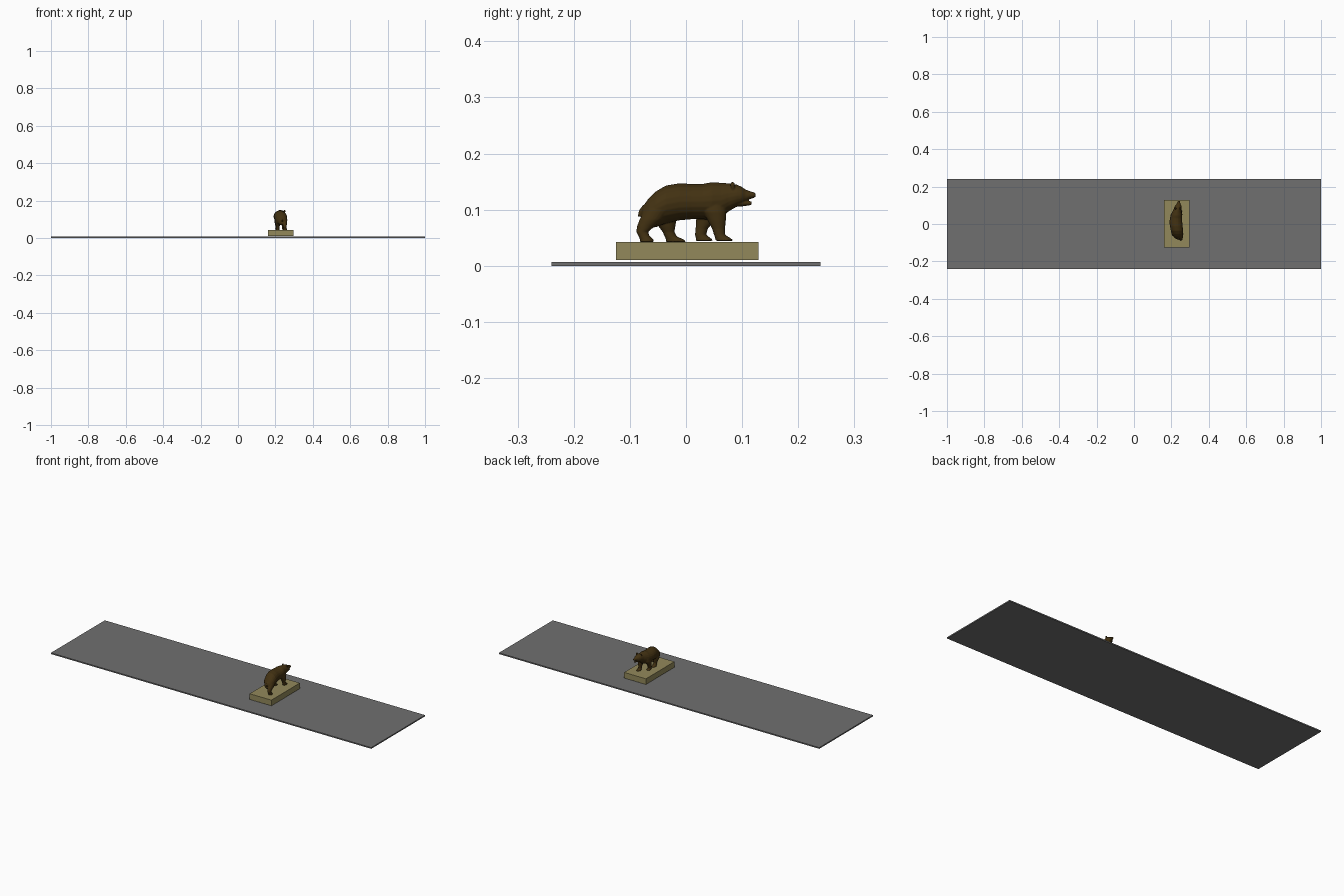
import bpy, bmesh, math
from mathutils import Vector


def material(name, rgb):
    m = bpy.data.materials.new(name)
    m.diffuse_color = (*rgb, 1)
    return m


GREY = material("slab grey", (0.16, 0.16, 0.16))
OLIVE = material("olive stone", (0.29, 0.25, 0.105))
BROWN = material("dark brown", (0.055, 0.031, 0.006))


def box(name, lo, hi, mat):
    lo, hi = Vector(lo), Vector(hi)
    bpy.ops.mesh.primitive_cube_add(size=1, location=(lo + hi) / 2)
    o = bpy.context.object
    o.name, o.scale = name, hi - lo
    bpy.ops.object.transform_apply(location=False, rotation=False)
    o.data.materials.append(mat)


def loft(bm, rings, axis, n=20):
    """Elliptical rings (x, y, z, rx, r2) stacked along y or z, capped."""
    loops = []
    for x, y, z, rx, r2 in rings:
        loop = []
        for i in range(n):
            a = math.tau * i / n
            u, v = rx * math.cos(a), r2 * math.sin(a)
            loop.append(bm.verts.new((x + u, y, z + v) if axis == "y" else (x + u, y + v, z)))
        loops.append(loop)
    for a, b in zip(loops, loops[1:]):
        for i in range(n):
            j = (i + 1) % n
            bm.faces.new((a[i], a[j], b[j], b[i]))
    bm.faces.new(loops[0])
    bm.faces.new(loops[-1][::-1])


# slab and plinth (the plinth hovers slightly above the slab)
box("ground_slab", (-1, -0.24, 0), (1, 0.24, 0.007), GREY)
box("plinth", (0.16, -0.125, 0.0105), (0.296, 0.129, 0.0425), OLIVE)

bm = bmesh.new()

# torso, neck and head: (y, top z, bottom z, centre x, half width)
body = [(-0.080, 0.097, 0.078, 0.236, 0.010), (-0.076, 0.107, 0.070, 0.236, 0.018),
        (-0.066, 0.121, 0.067, 0.235, 0.025), (-0.053, 0.133, 0.069, 0.233, 0.030),
        (-0.036, 0.143, 0.076, 0.230, 0.033), (-0.012, 0.147, 0.081, 0.226, 0.034),
        (0.010, 0.146, 0.083, 0.224, 0.034), (0.030, 0.146, 0.083, 0.225, 0.033),
        (0.046, 0.149, 0.082, 0.227, 0.031), (0.062, 0.148, 0.085, 0.229, 0.026),
        (0.076, 0.147, 0.097, 0.232, 0.021), (0.090, 0.145, 0.105, 0.235, 0.019),
        (0.099, 0.141, 0.109, 0.237, 0.016), (0.106, 0.136, 0.113, 0.238, 0.011),
        (0.114, 0.133, 0.119, 0.239, 0.008), (0.121, 0.131, 0.121, 0.240, 0.0065),
        (0.124, 0.129, 0.123, 0.240, 0.004)]
loft(bm, [(x, y, (t + b) / 2, w, (t - b) / 2) for y, t, b, x, w in body], "y")

# lower jaw, dropped open
loft(bm, [(0.237, 0.092, 0.112, 0.010, 0.007), (0.239, 0.106, 0.1115, 0.007, 0.005),
          (0.240, 0.117, 0.1115, 0.004, 0.003)], "y")

# ears
for s in (-1, 1):
    loft(bm, [(0.235 + s * 0.011, 0.084, 0.136, 0.006, 0.004),
              (0.235 + s * 0.013, 0.083, 0.144, 0.006, 0.004),
              (0.235 + s * 0.013, 0.083, 0.149, 0.003, 0.003)], "z")

# legs: (y, z, half width, half length), from paw up to shoulder or hip
HIND_BACK = [(-0.070, 0.0425, 0.0105, 0.012), (-0.070, 0.047, 0.010, 0.012),
             (-0.075, 0.053, 0.009, 0.010), (-0.078, 0.060, 0.009, 0.0105),
             (-0.072, 0.070, 0.011, 0.0155), (-0.062, 0.082, 0.014, 0.021),
             (-0.052, 0.098, 0.015, 0.023), (-0.046, 0.115, 0.011, 0.019)]
HIND_FORWARD = [(-0.018, 0.0425, 0.0105, 0.018), (-0.020, 0.047, 0.010, 0.016),
                (-0.027, 0.052, 0.009, 0.011), (-0.031, 0.060, 0.009, 0.0105),
                (-0.034, 0.070, 0.012, 0.015), (-0.038, 0.082, 0.015, 0.021),
                (-0.042, 0.098, 0.015, 0.024), (-0.044, 0.115, 0.011, 0.019)]
FRONT_BACK = [(0.033, 0.0445, 0.0105, 0.016), (0.031, 0.049, 0.010, 0.0135),
              (0.026, 0.055, 0.009, 0.010), (0.028, 0.066, 0.0095, 0.011),
              (0.034, 0.080, 0.012, 0.016), (0.040, 0.096, 0.014, 0.021),
              (0.043, 0.115, 0.011, 0.020)]
FRONT_FORWARD = [(0.069, 0.0445, 0.0105, 0.016), (0.066, 0.049, 0.010, 0.014),
                 (0.060, 0.055, 0.009, 0.010), (0.058, 0.066, 0.0095, 0.0115),
                 (0.055, 0.080, 0.012, 0.016), (0.051, 0.096, 0.014, 0.021),
                 (0.047, 0.115, 0.011, 0.020)]
for pts, foot_x, top_x in ((HIND_BACK, 0.252, 0.248), (HIND_FORWARD, 0.212, 0.214),
                           (FRONT_BACK, 0.209, 0.208), (FRONT_FORWARD, 0.246, 0.244)):
    rings = [(foot_x + (top_x - foot_x) * i / (len(pts) - 1), y, z, rx, ry)
             for i, (y, z, rx, ry) in enumerate(pts)]
    loft(bm, rings, "z")

# short tail
loft(bm, [(0.236, -0.083, 0.088, 0.003, 0.003), (0.236, -0.079, 0.098, 0.005, 0.005),
          (0.236, -0.072, 0.108, 0.005, 0.005)], "z")

bmesh.ops.recalc_face_normals(bm, faces=bm.faces)
mesh = bpy.data.meshes.new("bear")
bm.to_mesh(mesh)
bm.free()
mesh.materials.append(BROWN)
bear = bpy.data.objects.new("bear", mesh)
bpy.context.collection.objects.link(bear)

# fuse the parts into one smooth skin
fuse = bear.modifiers.new("fuse", "REMESH")
fuse.mode, fuse.voxel_size, fuse.use_smooth_shade = "VOXEL", 0.0013, True
soft = bear.modifiers.new("soften", "SMOOTH")
soft.factor, soft.iterations = 0.5, 5
